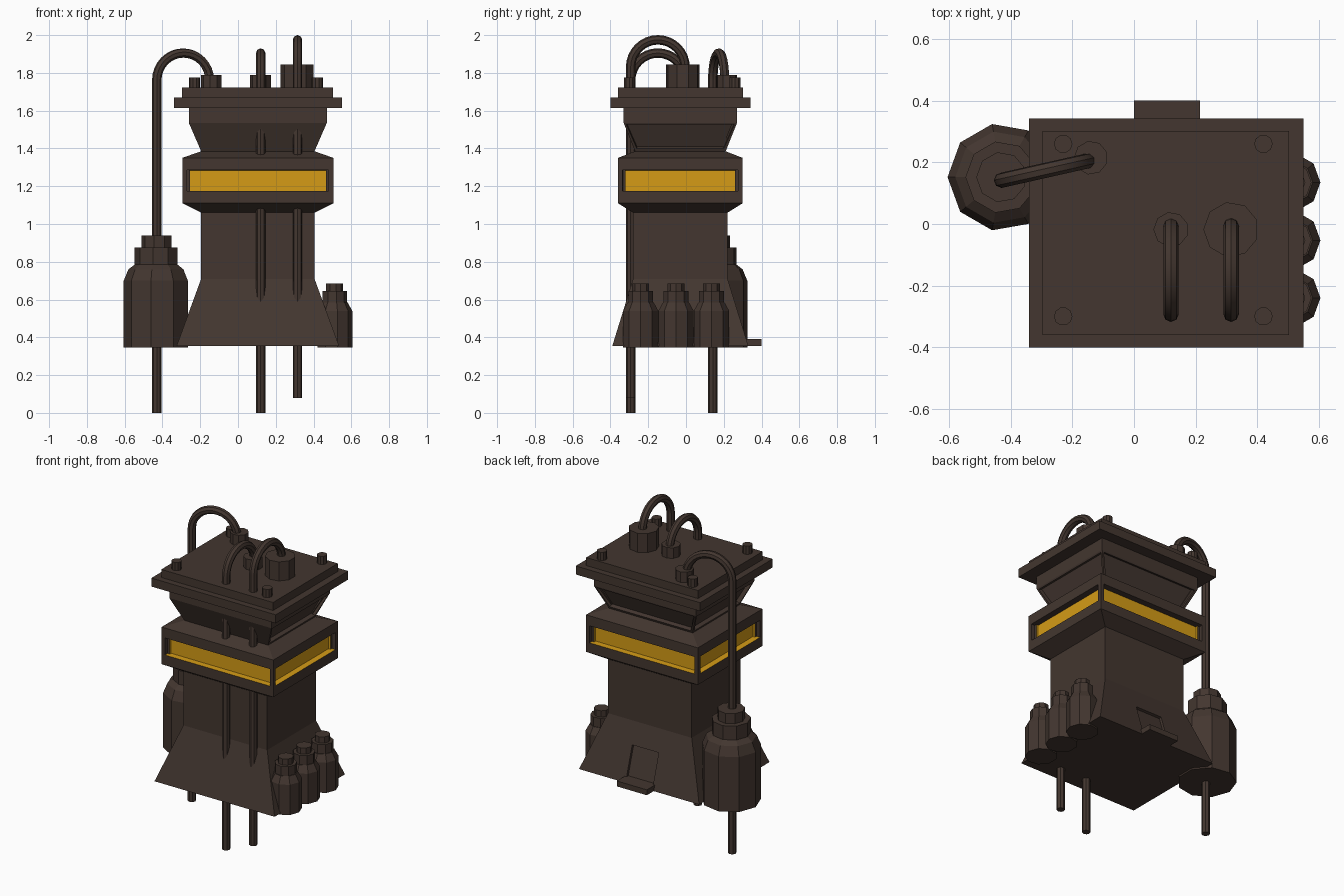
import bpy, bmesh, math
from mathutils import Vector

if "Cube" in bpy.data.objects:
    bpy.data.objects.remove(bpy.data.objects["Cube"])

CX, CY = 0.105, -0.03   # centre line of the main housing


def material(name, rgb):
    m = bpy.data.materials.new(name)
    m.diffuse_color = (*rgb, 1)
    m.use_nodes = True
    m.node_tree.nodes["Principled BSDF"].inputs["Base Color"].default_value = m.diffuse_color
    return m


brown = material("dark brown metal", (0.056, 0.037, 0.029))
amber = material("amber glow", (0.66, 0.33, 0.008))


def finish(name, bm, mats=(brown,)):
    bmesh.ops.recalc_face_normals(bm, faces=bm.faces)
    me = bpy.data.meshes.new(name)
    bm.to_mesh(me)
    bm.free()
    for m in mats:
        me.materials.append(m)
    ob = bpy.data.objects.new(name, me)
    bpy.context.collection.objects.link(ob)
    return ob


def loft(bm, rings):
    """Join rings of points with quads, cap both ends, return quads per level."""
    vs = [[bm.verts.new(p) for p in r] for r in rings]
    n = len(vs[0])
    levels = []
    for a, b in zip(vs, vs[1:]):
        levels.append([bm.faces.new((a[i], a[(i + 1) % n], b[(i + 1) % n], b[i]))
                       for i in range(n)])
    bm.faces.new(vs[0][::-1])
    bm.faces.new(vs[-1])
    bm.normal_update()
    return levels


def rect(hx, hy, z):
    # sides in order: front, right, back, left
    return [(CX + sx * hx, CY + sy * hy, z)
            for sx, sy in ((-1, -1), (1, -1), (1, 1), (-1, 1))]


def turned(name, x, y, profile, sides=9):
    """Low-poly turned part from (radius, z) pairs."""
    bm = bmesh.new()
    loft(bm, [[(x - r * math.cos(2 * math.pi * i / sides),
                y - r * math.sin(2 * math.pi * i / sides), z) for i in range(sides)]
              for r, z in profile])
    return finish(name, bm)


def box(name, lo, hi):
    bm = bmesh.new()
    (x0, y0, z0), (x1, y1, z1) = lo, hi
    loft(bm, [[(x0, y0, z), (x1, y0, z), (x1, y1, z), (x0, y1, z)] for z in (z0, z1)])
    return finish(name, bm)


def hose(name, start, end, z_bottom, z_top, r=0.025):
    """Straight drop at start, half-circle arch over to end."""
    a, b = Vector(start), Vector(end)
    mid, half = (a + b) / 2, (a - b) / 2
    zc = z_top - r - half.length
    pts = [(*a, z_bottom)]
    for i in range(17):
        t = math.pi * i / 16
        p = mid + half * math.cos(t)
        pts.append((p.x, p.y, zc + half.length * math.sin(t)))
    pts.append((*b, 1.70))
    cu = bpy.data.curves.new(name, 'CURVE')
    cu.dimensions = '3D'
    cu.bevel_depth = r
    cu.bevel_resolution = 2
    cu.use_fill_caps = True
    sp = cu.splines.new('POLY')
    sp.points.add(len(pts) - 1)
    for q, p in zip(sp.points, pts):
        q.co = (*p, 1)
    cu.materials.append(brown)
    ob = bpy.data.objects.new(name, cu)
    bpy.context.collection.objects.link(ob)
    bpy.ops.object.select_all(action='DESELECT')
    ob.select_set(True)
    bpy.context.view_layer.objects.active = ob
    bpy.ops.object.convert(target='MESH')
    bpy.ops.object.shade_smooth_by_angle()


# Main housing: flared base, neck, band and upper flare
bm = bmesh.new()
profile = [(.43, .36, .355), (.30, .25, .71), (.30, .25, 1.06), (.40, .33, 1.11),
           (.40, .33, 1.15), (.40, .33, 1.31), (.40, .33, 1.35), (.30, .24, 1.385),
           (.365, .30, 1.535), (.365, .30, 1.62)]
levels = loft(bm, [rect(*p) for p in profile])
# glowing slots all round the band
slots = levels[4]
bmesh.ops.inset_individual(bm, faces=slots, thickness=.035)
walls = bmesh.ops.inset_individual(bm, faces=slots, thickness=.001, depth=-.04)["faces"]
bm.normal_update()
for f in slots:
    f.material_index = 1
for f in walls:
    if f.normal.z > .5:
        f.material_index = 1
# sunken panels on the right, back and left of the upper flare
panels = levels[7][1:]
bmesh.ops.inset_individual(bm, faces=panels, thickness=.018)
bmesh.ops.inset_individual(bm, faces=panels, thickness=.001, depth=-.025)
housing = finish("housing", bm, (brown, amber))

# Hatch recess on the sloping back, with a step under it
cutter = box("hatch_cutter", (-.095, -.02, -.10), (.095, .02, .10))
cutter.location = (.107, .295, .48)
cutter.rotation_euler.x = math.atan2(.11, .355)
cutter.hide_render = True
cutter.hide_viewport = True
mod = housing.modifiers.new("hatch", 'BOOLEAN')
mod.operation = 'DIFFERENCE'
mod.object = cutter
box("back_step", (0, .27, .355), (.215, .40, .39))

# Lid plates and corner bolts
box("lid_flange", (-.34, -.40, 1.615), (.55, .342, 1.67))
box("lid_top", (-.297, -.36, 1.67), (.503, .302, 1.722))
for x in (-.23, .42):
    for y in (-.30, .26):
        turned("lid_bolt", x, y, [(.03, 1.71), (.03, 1.775)], 10)

# Hose sockets and hoses
turned("socket_left", -.14, .215, [(.055, 1.71), (.055, 1.79)])
turned("socket_middle", .12, -.018, [(.057, 1.71), (.057, 1.79)])
turned("socket_right", .315, -.018, [(.09, 1.71), (.09, 1.845)])
hose("hose_left", (-.43, .142), (-.15, .205), 0, 1.93)
hose("hose_middle", (.12, -.293), (.12, -.005), 0, 1.93)
hose("hose_right", (.315, -.293), (.315, -.005), .08, 2.0)

# Large tank on the left and three small canisters on the right
turned("large_tank", -.43, .152, [(.175, .345), (.175, .70), (.15, .76), (.117, .785),
                                  (.117, .875), (.082, .875), (.082, .94)])
for y in (-.24, -.053, .135):
    turned("canister", .51, y, [(-.095, .345), (-.095, .54), (-.07, .585), (-.066, .585),
                                (-.066, .645), (-.046, .645), (-.046, .685)])
